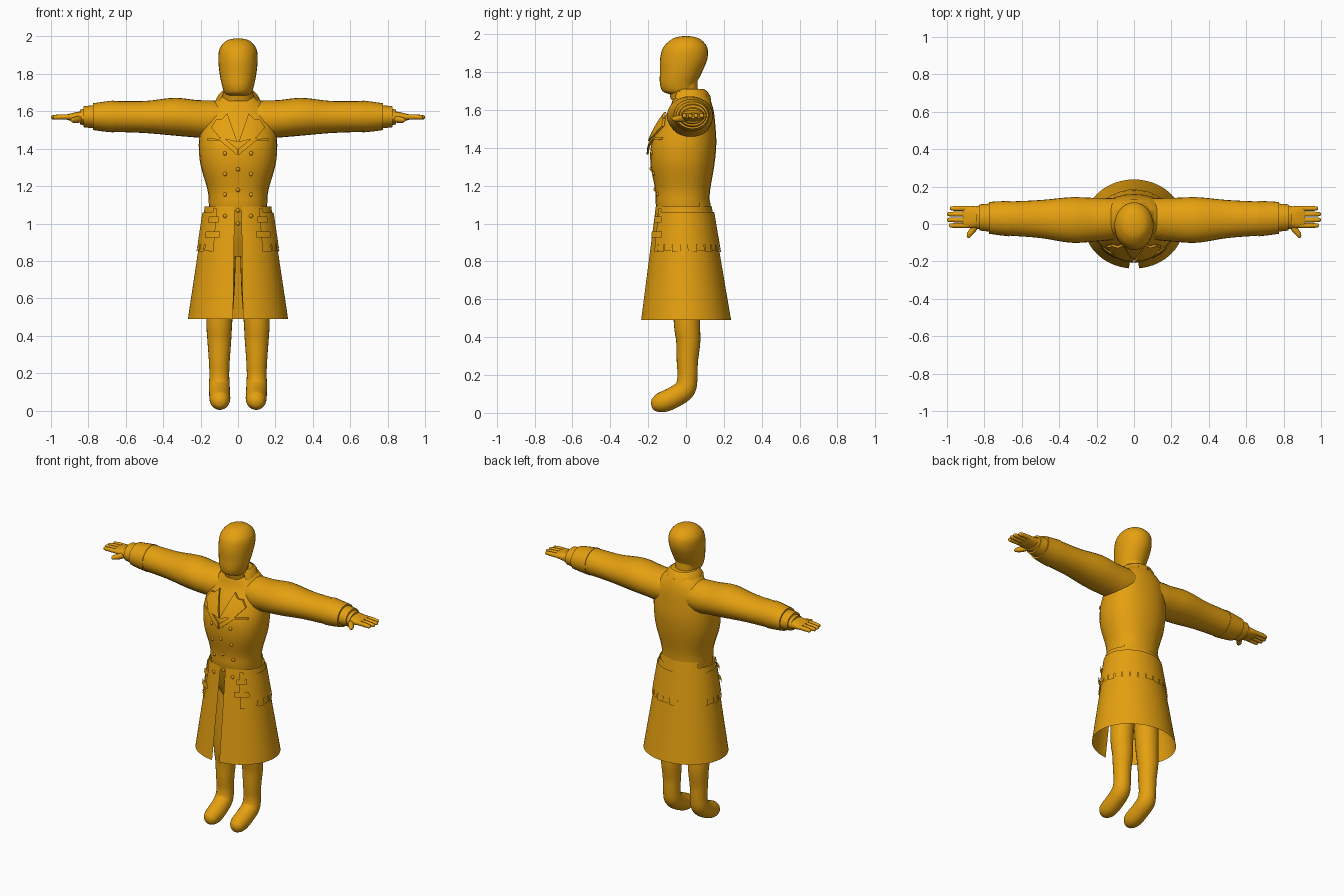
import bpy, bmesh, math
from math import sin, cos, pi
from mathutils import Vector, Matrix
from mathutils.bvhtree import BVHTree

cube = bpy.data.objects.get("Cube")
if cube:
    bpy.data.objects.remove(cube, do_unlink=True)

gold = bpy.data.materials.new("golden_orange")
gold.use_nodes = True
COLOUR = (0.78, 0.35, 0.005, 1)
gold.diffuse_color = COLOUR
gold.node_tree.nodes["Principled BSDF"].inputs["Base Color"].default_value = COLOUR


def finish(name, bm, mirror=False, angle=40):
    bmesh.ops.recalc_face_normals(bm, faces=bm.faces)
    mesh = bpy.data.meshes.new(name)
    bm.to_mesh(mesh)
    bm.free()
    mesh.shade_smooth()
    mesh.set_sharp_from_angle(angle=math.radians(angle))
    mesh.materials.append(gold)
    obj = bpy.data.objects.new(name, mesh)
    bpy.context.collection.objects.link(obj)
    if mirror:
        obj.modifiers.new("mirror", 'MIRROR')
    return obj


def blend(rows, steps):
    """Catmull-Rom interpolation of rows of numbers."""
    out = []
    for i in range(len(rows) - 1):
        a, b = rows[max(i - 1, 0)], rows[i]
        c, d = rows[i + 1], rows[min(i + 2, len(rows) - 1)]
        for s in range(steps):
            t = s / steps
            out.append([q + t * (r - p) / 2 + t * t * (p - 2.5 * q + 2 * r - w / 2)
                        + t ** 3 * (1.5 * (q - r) + (w - p) / 2)
                        for p, q, r, w in zip(a, b, c, d)])
    return out + [list(rows[-1])]


def loft(bm, rings, n=28, power=2):
    """Skin closed rings, each given as centre and two half axes."""
    def bend(v):
        return math.copysign(abs(v) ** (2 / power), v)
    loops = []
    for c, u, v in rings:
        loops.append([bm.verts.new(c + u * bend(cos(2 * pi * k / n)) + v * bend(sin(2 * pi * k / n)))
                      for k in range(n)])
    for a, b in zip(loops, loops[1:]):
        for k in range(n):
            bm.faces.new((a[k], a[k - 1], b[k - 1], b[k]))
    bm.faces.new(loops[0])
    bm.faces.new(loops[-1])


def upright(name, rows, steps=4, power=2, mirror=False):
    """Rows of z, front y, back y, half width."""
    bm = bmesh.new()
    loft(bm, [(Vector((0, (f + b) / 2, z)), Vector((w, 0, 0)), Vector((0, (b - f) / 2, 0)))
              for z, f, b, w in blend(rows, steps)], power=power)
    return finish(name, bm, mirror)


def sideways(name, rows, steps=4, power=2):
    """Rows of x, front y, back y, low z, high z; mirrored."""
    bm = bmesh.new()
    loft(bm, [(Vector((x, (f + b) / 2, (lo + hi) / 2)), Vector((0, (b - f) / 2, 0)),
               Vector((0, 0, (hi - lo) / 2))) for x, f, b, lo, hi in blend(rows, steps)], power=power)
    return finish(name, bm, True)


def tube(bm, rows, side, steps=4, n=16):
    """Rows of x, y, z, radius along a path; side is a fixed half axis direction."""
    pts = blend(rows, steps)
    rings = []
    for i, p in enumerate(pts):
        t = Vector(pts[min(i + 1, len(pts) - 1)][:3]) - Vector(pts[max(i - 1, 0)][:3])
        rings.append((Vector(p[:3]), side * p[3], t.cross(side).normalized() * p[3]))
    loft(bm, rings, n)


def skirt_point(a, z, out=0):
    t = (1.09 - z) / 0.6
    return Vector(((0.178 + 0.09 * t + out) * sin(a),
                   -0.012 * (1 - t) - (0.148 + 0.09 * t + out) * cos(a), z))


def panel(bm, a0, a1, z0, z1, out, thick, n=8, rows=4):
    """Curved plate following the skirt between two angles from the front."""
    part = bmesh.new()
    grid = [[part.verts.new(skirt_point(a0 + (a1 - a0) * i / n, z0 + (z1 - z0) * j / rows, out))
             for i in range(n + 1)] for j in range(rows + 1)]
    for r, s in zip(grid, grid[1:]):
        for i in range(n):
            part.faces.new((r[i], r[i + 1], s[i + 1], s[i]))
    bmesh.ops.solidify(part, geom=part.faces[:], thickness=thick)
    temp = bpy.data.meshes.new("temp")
    part.to_mesh(temp)
    part.free()
    bm.from_mesh(temp)
    bpy.data.meshes.remove(temp)


# Head and neck
upright("head", [(1.685, -.095, .045, .06), (1.70, -.125, .05, .074), (1.74, -.138, .056, .086),
                 (1.8, -.138, .085, .098), (1.87, -.137, .113, .105), (1.93, -.12, .112, .1),
                 (1.97, -.08, .08, .072), (1.985, -.045, .045, .042), (1.99, -.01, .01, .01)])
upright("neck", [(1.6, -.06, .08, .07), (1.68, -.06, .065, .065), (1.75, -.06, .06, .065)])

# Coat body
torso = upright("coat_body", [(.82, -.06, .08, .1), (.95, -.12, .11, .14), (1.09, -.158, .122, .155),
                              (1.18, -.163, .128, .163), (1.31, -.187, .15, .2),
                              (1.42, -.183, .16, .21), (1.52, -.14, .155, .2),
                              (1.6, -.09, .145, .175), (1.66, -.068, .125, .12),
                              (1.685, -.05, .1, .08)], power=2.2)
upright("stand_collar", [(1.655, -.08, .09, .085), (1.69, -.088, .1, .088), (1.70, -.088, .1, .09),
                         (1.705, -.075, .085, .075)], steps=2)

# Scalloped collar falling over the back
bm = bmesh.new()
rows = []
for i in range(17):
    a = 0.9 + (2 * pi - 1.8) * i / 16
    low = i % 2
    rows.append([bm.verts.new((r * sin(a), .015 - r * cos(a), z)) for r, z in
                 ((.082, 1.71), (.1, 1.695), (.122, 1.635) if low else (.115, 1.67))])
for r, s in zip(rows, rows[1:]):
    for j in range(2):
        bm.faces.new((r[j], s[j], s[j + 1], r[j + 1]))
bmesh.ops.solidify(bm, geom=bm.faces[:], thickness=.008)
finish("scalloped_collar", bm, angle=30)

# Sleeves, cuffs and wrists
sideways("sleeves", [(.02, -.07, .13, 1.5, 1.64), (.12, -.085, .138, 1.455, 1.657),
                     (.22, -.095, .14, 1.46, 1.66), (.34, -.1, .143, 1.47, 1.672),
                     (.5, -.075, .128, 1.484, 1.655), (.67, -.062, .12, 1.49, 1.655)])
sideways("cuffs", [(.665, -.066, .124, 1.487, 1.658), (.72, -.06, .121, 1.492, 1.651),
                   (.775, -.052, .118, 1.5, 1.643)], steps=2)
sideways("inner_cuffs", [(.76, -.042, .11, 1.508, 1.634), (.825, -.035, .105, 1.515, 1.627)], steps=1)
sideways("wrist_bands", [(.81, -.03, .1, 1.522, 1.617), (.845, -.024, .096, 1.53, 1.608)], steps=1)

# Hands with four fingers and a thumb
sideways("palms", [(.8, -.015, .09, 1.535, 1.6), (.85, -.02, .095, 1.54, 1.598),
                   (.89, -.022, .097, 1.548, 1.59), (.915, -.018, .094, 1.555, 1.583)], steps=3, power=2.5)
bm = bmesh.new()
for y, tip in ((.083, .985), (.053, 1.0), (.022, 1.0), (-.008, .99)):
    tube(bm, [(.88, y, 1.57, .014), (.94, y, 1.57, .014), (tip - .012, y, 1.568, .012),
              (tip - .003, y, 1.568, .008), (tip, y, 1.568, .002)], Vector((0, 0, 1)), 2, 10)
tube(bm, [(.835, .01, 1.56, .018), (.86, -.03, 1.555, .018), (.88, -.055, 1.553, .015),
          (.885, -.07, 1.553, .009), (.887, -.075, 1.553, .002)], Vector((0, 0, 1)), 2, 10)
finish("fingers", bm, True)

# Legs and feet
bm = bmesh.new()
tube(bm, [(.085, .01, .88, .075), (.093, .005, .65, .075), (.1, .005, .47, .069), (.1, .012, .38, .064),
          (.1, .007, .27, .056), (.1, .008, .19, .053), (.1, -.006, .125, .056), (.098, -.06, .085, .056),
          (.097, -.115, .06, .055), (.097, -.155, .052, .046), (.097, -.178, .052, .026),
          (.097, -.185, .052, .004)], Vector((1, 0, 0)), 4, 24)
finish("legs", bm, True)

# Open-fronted coat skirt
bm = bmesh.new()
panel(bm, .1, 2 * pi - .1, .49, 1.09, 0, .01, n=64, rows=6)
finish("coat_skirt", bm)

# Fringed hip layer around the sides and back
bm = bmesh.new()
start, count = .72, 20
step = (2 * pi - 2 * start) / count
panel(bm, start, 2 * pi - start, .89, 1.06, .008, .008, n=count * 3)
for i in range(count):
    a = start + step * i
    panel(bm, a + .015, a + step - .015, .85 + .006 * (i % 2), .89, .008, .008, n=3, rows=1)
finish("hip_fringe", bm)

# Pocket straps
bm = bmesh.new()
for a0, a1, z in ((.45, .9, .925), (.52, .85, 1.005)):
    panel(bm, a0, a1, z, z + .032, .022, .016, rows=1)
panel(bm, .62, .76, .85, 1.08, .013, .008, n=2)
finish("pocket_straps", bm, True)

# Half belt on the back waist
bm = bmesh.new()
panel(bm, pi - .95, pi + .95, 1.085, 1.125, -.005, .018, n=20, rows=1)
finish("half_belt", bm)

# Details laid on the chest
tree = BVHTree.FromPolygons([v.co for v in torso.data.vertices],
                            [p.vertices[:] for p in torso.data.polygons])


def chest(x, z):
    hit = tree.ray_cast(Vector((x, -1, z)), Vector((0, 1, 0)))
    return hit[0].y if hit[0] else -.1


def plate(name, outline, lift, thick):
    bm = bmesh.new()
    bm.faces.new([bm.verts.new((x, 0, z)) for x, z in outline])
    bmesh.ops.triangulate(bm, faces=bm.faces[:])
    bmesh.ops.subdivide_edges(bm, edges=bm.edges[:], cuts=3, use_grid_fill=True)
    for v in bm.verts:
        v.co.y = chest(v.co.x, v.co.z) - lift
    bmesh.ops.solidify(bm, geom=bm.faces[:], thickness=thick)
    finish(name, bm, True)


plate("lapels", [(.003, 1.435), (.057, 1.588), (.085, 1.56), (.118, 1.555), (.145, 1.515), (.1, 1.46)],
      .012, .012)
plate("lower_lapels", [(.003, 1.365), (.003, 1.4), (.085, 1.465), (.105, 1.45)], .009, .01)
plate("chest_pockets", [(.09, 1.44), (.09, 1.452), (.165, 1.455), (.165, 1.443)], .006, .008)

# Buttons
bm = bmesh.new()
spots = [(s * .07, z) for s in (-1, 1) for z in (1.375, 1.265, 1.155)]
spots += [(0, z) for z in (1.29, 1.18, 1.07, 1.0)]
places = [(x, chest(x, z), z) for x, z in spots]
places += [tuple(skirt_point(s * .38, 1.04)) for s in (-1, 1)]
for p in places:
    bmesh.ops.create_uvsphere(bm, u_segments=12, v_segments=8, radius=.011,
                              matrix=Matrix.Translation(p) @ Matrix.Diagonal((1, .8, 1, 1)))
finish("buttons", bm)
